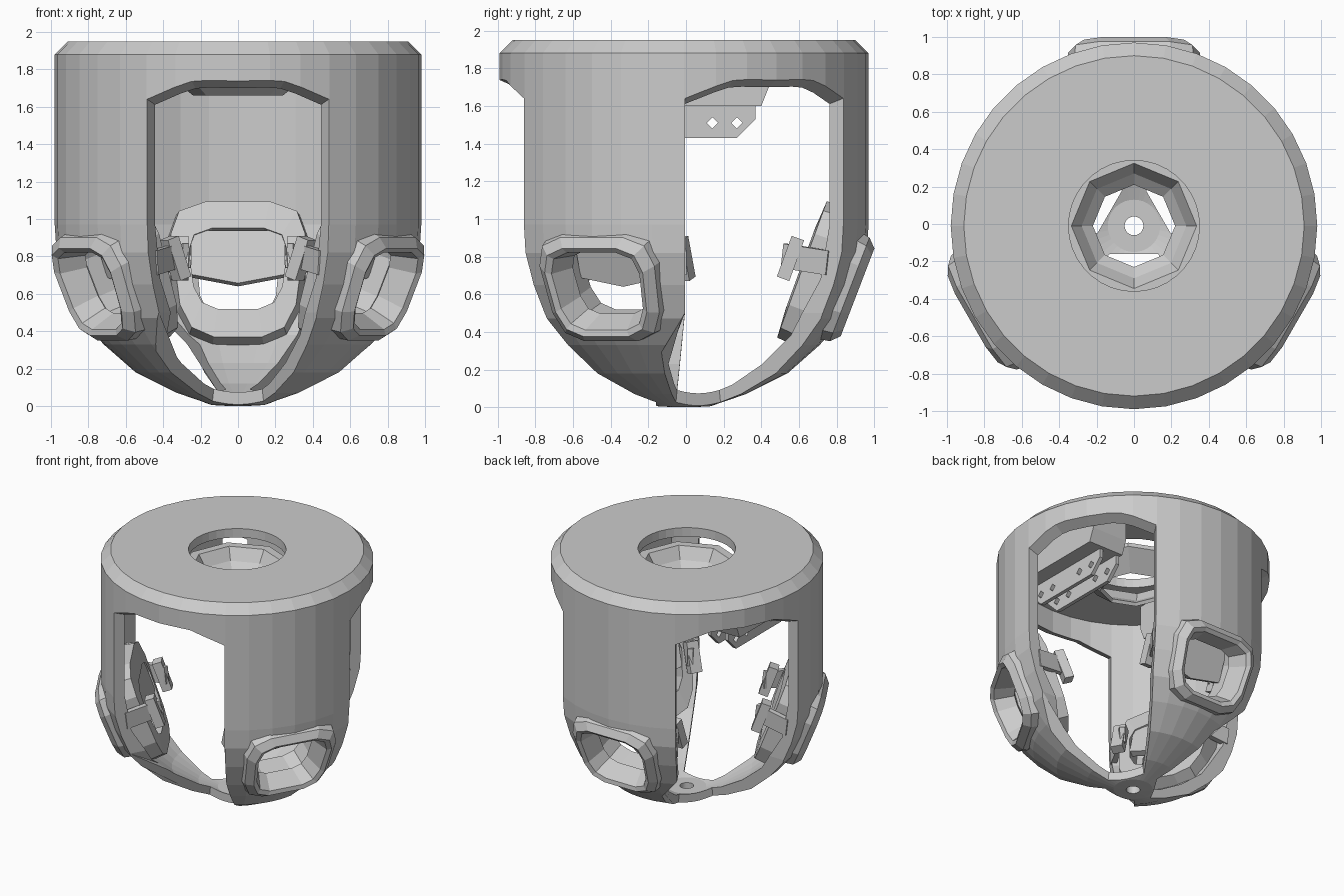
import bpy, bmesh
from math import sin, cos, tan, pi, radians
from mathutils import Matrix, Vector

cube = bpy.data.objects.get("Cube")
if cube:
    bpy.data.objects.remove(cube)

THIRDS = [Matrix.Rotation(radians(a), 4, 'Z') for a in (0, 120, 240)]
NAMES = ["back", "left", "right"]
AXIS = Vector((0, -.01, 0))


def loft(name, loops, ring=False, matrix=Matrix()):
    """Skin a list of equal point loops; join the ends or cap them."""
    bm = bmesh.new()
    rows = [[bm.verts.new(matrix @ Vector(p)) for p in loop] for loop in loops]
    n = len(rows[0])
    pairs = list(zip(rows, rows[1:]))
    if ring:
        pairs.append((rows[-1], rows[0]))
    else:
        bm.faces.new(rows[0])
        bm.faces.new(rows[-1])
    for a, b in pairs:
        for i in range(n):
            j = (i + 1) % n
            bm.faces.new((a[i], a[j], b[j], b[i]))
    bmesh.ops.recalc_face_normals(bm, faces=bm.faces)
    mesh = bpy.data.meshes.new(name)
    bm.to_mesh(mesh)
    bm.free()
    ob = bpy.data.objects.new(name, mesh)
    ob.location = AXIS
    bpy.context.collection.objects.link(ob)
    return ob


def revolve(name, profile, sides):
    loops = []
    for i in range(sides):
        a = 2 * pi * i / sides
        loops.append([(r * cos(a), r * sin(a), z) for r, z in profile])
    return loft(name, loops, ring=True)


def cut(target, cutters):
    for c in cutters:
        c.hide_render = True
        mod = target.modifiers.new("cut", 'BOOLEAN')
        mod.operation, mod.solver, mod.object = 'DIFFERENCE', 'EXACT', c
        bpy.context.view_layer.objects.active = target
        bpy.ops.object.modifier_apply(modifier=mod.name)
        bpy.data.objects.remove(c)


def rounded(w, h, depth, taper=0.08, corner=0.55):
    """Rounded rectangle with three points per corner; taper narrows the base."""
    c = corner * min(w, h)
    pts = []
    for q, (sx, sy) in enumerate([(1, 1), (-1, 1), (-1, -1), (1, -1)]):
        for a in (0, 45, 90):
            t = radians(a + 90 * q)
            x, y = sx * (w - c) + c * cos(t), sy * (h - c) + c * sin(t)
            pts.append((x * (1 + taper * y / h), y, depth))
    return pts


def tilted(y, z, degrees):
    """Frame with x along the strut width, y up the slope, z facing outward."""
    t = radians(degrees)
    return Matrix(((-1, 0, 0, 0), (0, sin(t), cos(t), y),
                   (0, cos(t), -sin(t), z), (0, 0, 0, 1)))


def box(name, size, matrix):
    x, y, z = (s / 2 for s in size)
    base = [(-x, -y), (x, -y), (x, y), (-x, y)]
    return loft(name, [[(a, b, k) for a, b in base] for k in (-z, z)], matrix=matrix)


# Pod shell: turned wall with a domed base and a holed lid
shell = revolve("pod_shell", [
    (.05, 0), (.14, .005), (.33, .07), (.55, .18), (.72, .33), (.84, .47),
    (.92, .65), (.97, .82), (.98, .97), (.98, 1.88), (.91, 1.95),
    (.35, 1.95), (.35, 1.88), (.895, 1.88), (.895, .97), (.84, .68),
    (.65, .38), (.47, .23), (.28, .12), (.14, .07), (.05, .07)], 36)

# Three arched openings, flared near the base, and three strut windows
RING = tilted(.907, .615, 21)
cutters = []
for m in THIRDS:
    loops = []
    for d in (.15, 1.2):
        w, flare = d * tan(radians(29.7)), .015 + .33 * d
        half = [(w + flare, -.1), (w, .5), (w, 1.3 + .4 * d), (.262 * d, 1.3 + .461 * d)]
        loops.append([(x, -d, z) for x, z in half] + [(0, -d, 1.3 + .447 * d)]
                     + [(-x, -d, z) for x, z in reversed(half)])
    cutters.append(loft("opening_cutter", loops, matrix=m))
    cutters.append(loft("window_cutter", [rounded(.27, .23, k) for k in (-.4, .3)],
                        matrix=m @ RING))
cut(shell, cutters)

for m, side in zip(THIRDS, NAMES):
    # Raised window frame on the outside of each strut
    loft(side + "_window_frame", [
        rounded(.35, .31, -.12), rounded(.34, .295, -.03), rounded(.29, .25, .015),
        rounded(.26, .22, 0), rounded(.21, .18, -.14), rounded(.25, .22, -.16)],
        ring=True, matrix=m @ RING)
    # Tapered inner frame behind the window
    inner = m @ tilted(.645, .725, 20)
    loft(side + "_inner_frame", [
        rounded(.36, .4, .12, .14), rounded(.335, .385, -.02, .14),
        rounded(.25, .23, -.03, .12), rounded(.25, .23, .12, .12)],
        ring=True, matrix=inner)
    # Pointed flap hanging over the upper part of the window
    flap = [(-.25, .22), (.25, .22), (.25, -.03), (0, -.08), (-.25, -.03)]
    loft(side + "_flap", [[(x, y, k) for x, y in flap] for k in (-.02, .03)],
         matrix=inner)
    # Clips reaching inward from both strut edges
    for s, hand in ((1, "a"), (-1, "b")):
        arm_dir = Vector((-s * .17, -.25, .04))
        turn = arm_dir.to_track_quat('Y', 'Z').to_matrix().to_4x4()
        arm = Matrix.Translation((s * .355, .65, .785)) @ turn
        box(f"{side}_clip_arm_{hand}", (.04, .29, .13), m @ arm)
        tip = (Matrix.Translation((s * .31, .565, .79))
               @ Matrix.Rotation(radians(-20), 4, 'X'))
        box(f"{side}_clip_block_{hand}", (.09, .07, .23), m @ tip)

# Eight-sided funnel collar under the lid
revolve("lid_collar", [(.4, 1.82), (.335, 1.82), (.28, 1.73), (.22, 1.68),
                       (.24, 1.66), (.4, 1.79)], 8)

# Side blocks under the lid with drilled hanging plates
for s, side in ((1, "left"), (-1, "right")):
    loft(side + "_lid_block", [
        [(s * .445, -y, z), (s * .75, -y, z), (s * .75, y, z), (s * .445, y, z)]
        for y, z in ((.41, 1.6), (.45, 1.7), (.45, 1.89))])
    for part, x in (("inner", .45), ("outer", .6)):
        edge = [(-.38, 1.62), (-.38, 1.53), (-.28, 1.43),
                (.28, 1.43), (.38, 1.53), (.38, 1.62)]
        plate = loft(f"{side}_{part}_plate",
                     [[(s * (x + k), y, z) for y, z in edge] for k in (0, .03)])
        drills = []
        for y in (-.28, -.15, .15, .28):
            diamond = [(y - .03, 1.51), (y, 1.48), (y + .03, 1.51), (y, 1.54)]
            drills.append(loft("drill", [[(s * (x + k), a, b) for a, b in diamond]
                                         for k in (-.05, .08)]))
        cut(plate, drills)
